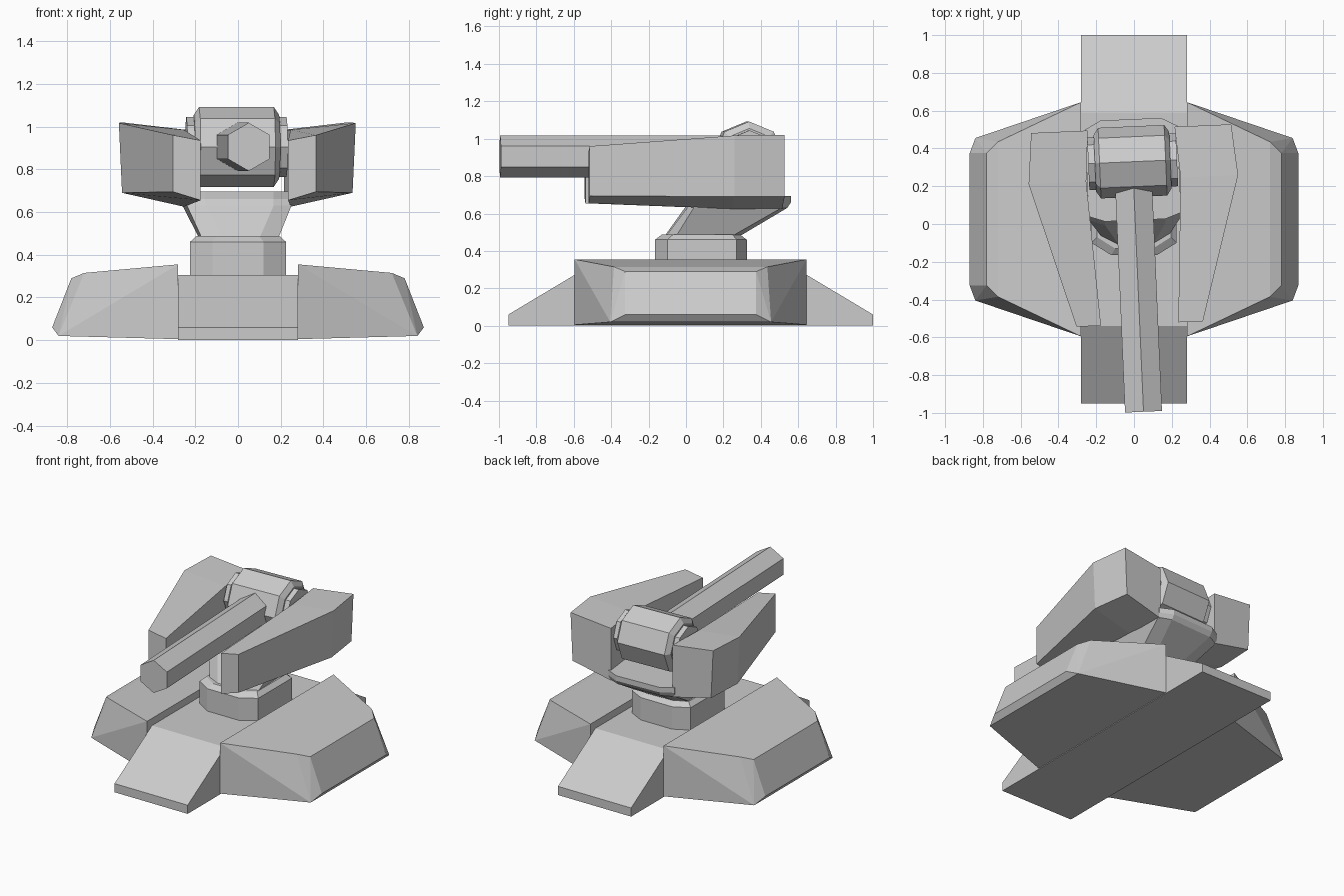
import bpy, bmesh, math
from mathutils import Matrix

if "Cube" in bpy.data.objects:
    bpy.data.objects.remove(bpy.data.objects["Cube"])

PIVOT_Y = 0.16            # the turret is turned slightly about this point
YAW = math.radians(2.5)


def finish(name, bm, mirror=False, turret=False):
    """Turn a bmesh into an object; turret parts share the same yaw."""
    bmesh.ops.recalc_face_normals(bm, faces=bm.faces)
    if turret:
        bmesh.ops.translate(bm, verts=bm.verts, vec=(0, -PIVOT_Y, 0))
    me = bpy.data.meshes.new(name)
    bm.to_mesh(me)
    bm.free()
    ob = bpy.data.objects.new(name, me)
    bpy.context.collection.objects.link(ob)
    if mirror:
        ob.modifiers.new("mirror", 'MIRROR').use_axis[0] = True
    if turret:
        ob.location.y = PIVOT_Y
        ob.rotation_euler.z = YAW
    return ob


def loft(name, rings, **kw):
    """Skin equal-length rings of points and cap both ends."""
    bm = bmesh.new()
    vs = [[bm.verts.new(p) for p in r] for r in rings]
    n = len(vs[0])
    for a, b in zip(vs, vs[1:]):
        for i in range(n):
            j = (i + 1) % n
            bm.faces.new((a[i], a[j], b[j], b[i]))
    bm.faces.new(vs[0])
    bm.faces.new(vs[-1])
    return finish(name, bm, **kw)


def hull(name, pts, **kw):
    bm = bmesh.new()
    for p in pts:
        bm.verts.new(p)
    bmesh.ops.convex_hull(bm, input=bm.verts)
    bmesh.ops.dissolve_limit(bm, angle_limit=math.radians(3),
                             verts=bm.verts, edges=bm.edges)
    return finish(name, bm, **kw)


def octagon(x1, x2, y0, y1, y2, y3, z):
    """Symmetric chamfered rectangle: y0/y3 ends have half width x1."""
    half = [(x1, y0), (x2, y1), (x2, y2), (x1, y3)]
    return [(x, y, z) for x, y in half] + [(-x, y, z) for x, y in half[::-1]]


def x_ring(x, r, n, cy, cz):
    return [(x, cy + r * math.sin(math.tau * i / n),
             cz + r * math.cos(math.tau * i / n)) for i in range(n)]


# central base ramp
ramp = [(-0.95, 0), (1.0, 0), (1.0, 0.06), (0.59, 0.305), (-0.54, 0.305), (-0.95, 0.06)]
loft("base_ramp", [[(x, y, z) for y, z in ramp] for x in (-0.28, 0.28)])

# side base blocks: (x, half length, z) around a centre of y = 0.025
block = [(0.28, 0.62, 0.005), (0.28, 0.62, 0.355), (0.72, 0.41, 0.315),
         (0.78, 0.35, 0.29), (0.87, 0.35, 0.06), (0.84, 0.43, 0.02)]
hull("base_block", [(x, 0.025 + s * h, z) for x, h, z in block for s in (-1, 1)],
     mirror=True)

# eight-sided pedestal with a chamfered rim
loft("pedestal", [octagon(0.12, 0.225, -0.165, -0.1, 0.27, 0.325, 0.29),
                  octagon(0.12, 0.225, -0.165, -0.1, 0.27, 0.325, 0.46),
                  octagon(0.10, 0.195, -0.13, -0.07, 0.25, 0.29, 0.487)])

# neck leaning back, ending in the cradle floor
loft("neck", [octagon(0.09, 0.18, -0.11, -0.06, 0.24, 0.285, 0.48),
              octagon(0.16, 0.245, 0.0, 0.03, 0.50, 0.535, 0.63),
              octagon(0.16, 0.245, 0.02, 0.05, 0.51, 0.555, 0.66),
              octagon(0.16, 0.245, 0.02, 0.05, 0.51, 0.555, 0.695)], turret=True)

# side arms: (y, inner x, outer x, outer x low, z inner low, outer low, outer top, inner top)
stations = [(-0.53, 0.205, 0.335, 0.335, 0.655, 0.695, 0.96, 0.935),
            (0.235, 0.25, 0.555, 0.54, 0.625, 0.69, 1.017, 0.985),
            (0.505, 0.23, 0.53, 0.515, 0.625, 0.69, 1.02, 0.985)]
loft("side_arm", [[(xi, y, a), (xl, y, b), (xo, y, c), (xi, y, d)]
                  for y, xi, xo, xl, a, b, c, d in stations],
     mirror=True, turret=True)

# breech drum with chamfered ends, and its axle plates
drum = [(-0.20, 0.15), (-0.175, 0.187), (0.175, 0.187), (0.20, 0.15)]
loft("breech_drum", [x_ring(x, r, 8, 0.33, 0.905) for x, r in drum], turret=True)
loft("drum_axle", [x_ring(x, 0.14, 8, 0.33, 0.905) for x in (-0.235, 0.235)], turret=True)

# six-sided barrel
bm = bmesh.new()
bmesh.ops.create_cone(bm, cap_ends=True, segments=6, radius1=0.113, radius2=0.113,
                      depth=1.245, matrix=Matrix.Translation((0, -0.3725, 0.905))
                      @ Matrix.Rotation(math.pi / 2, 4, 'X'))
finish("barrel", bm, turret=True)
